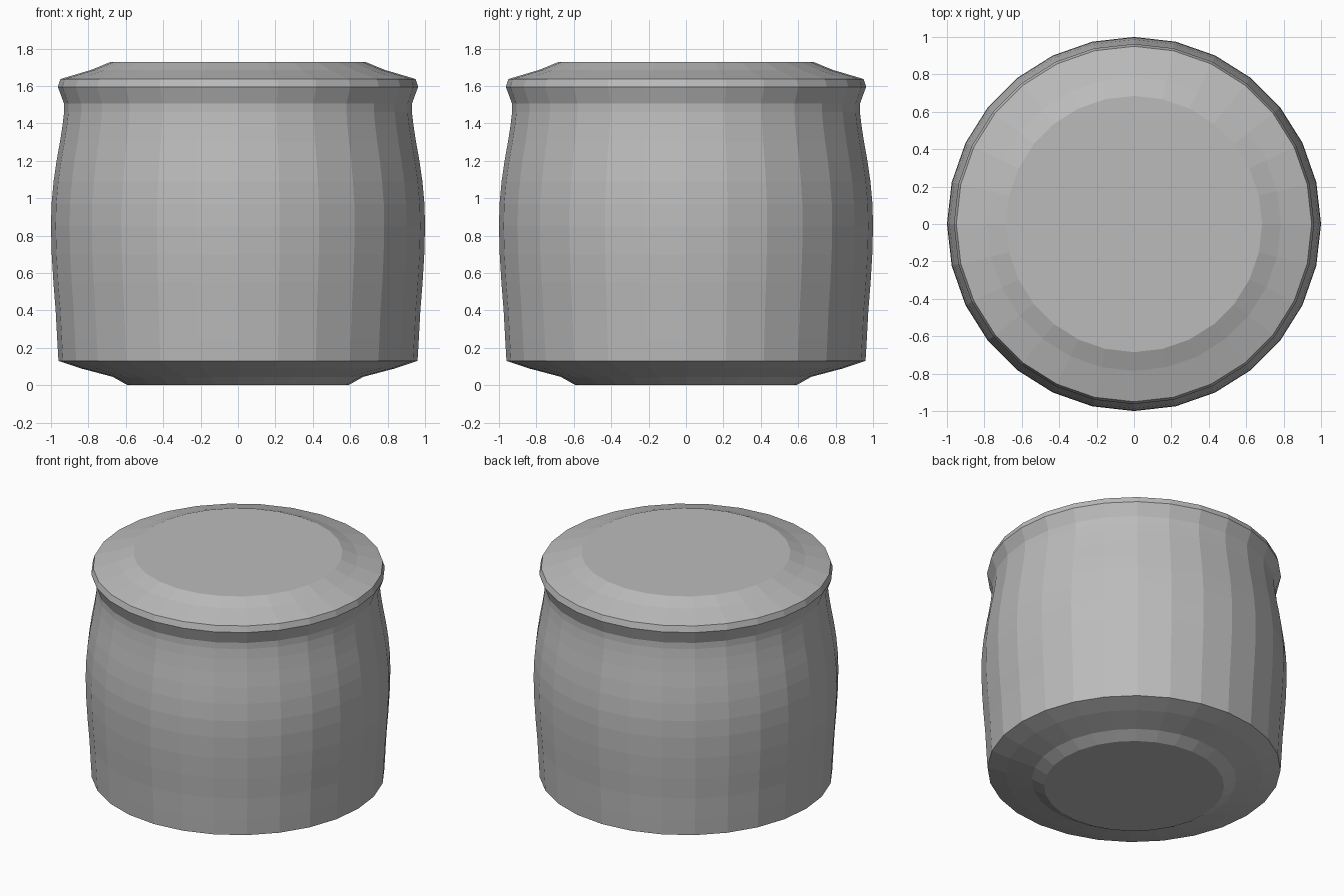
import bpy, bmesh, math

if "Cube" in bpy.data.objects:
    bpy.data.objects.remove(bpy.data.objects["Cube"])

SIDES = 28

# Plain grey clay colour
grey = bpy.data.materials.new("clay_grey")
grey.diffuse_color = (0.5, 0.5, 0.5, 1)
grey.use_nodes = True
grey.node_tree.nodes["Principled BSDF"].inputs["Base Color"].default_value = grey.diffuse_color

# Outline (radius, height): foot, bulging wall, neck, flared rim, domed lid
PROFILE = [
    (0.59, 0.0), (0.67, 0.045), (0.84, 0.09), (0.96, 0.13),
    (0.967, 0.25), (0.975, 0.4), (0.987, 0.55), (0.996, 0.7), (1.0, 0.85),
    (0.997, 0.97), (0.986, 1.09), (0.97, 1.2), (0.952, 1.3), (0.938, 1.39),
    (0.93, 1.46), (0.93, 1.505),
    (0.963, 1.595), (0.95, 1.637), (0.785, 1.686), (0.685, 1.727),
]


def lathe(name, profile, mat):
    """Spin a closed faceted solid around the z axis."""
    bm = bmesh.new()
    rings = [[bm.verts.new((r * math.cos(2 * math.pi * i / SIDES),
                            r * math.sin(2 * math.pi * i / SIDES), z))
              for i in range(SIDES)] for r, z in profile]
    for low, high in zip(rings, rings[1:]):
        for i in range(SIDES):
            j = (i + 1) % SIDES
            bm.faces.new((low[i], low[j], high[j], high[i]))
    bm.faces.new(rings[0][::-1])   # flat base
    bm.faces.new(rings[-1])        # flat top
    mesh = bpy.data.meshes.new(name)
    bm.to_mesh(mesh)
    bm.free()
    mesh.materials.append(mat)
    obj = bpy.data.objects.new(name, mesh)
    bpy.context.collection.objects.link(obj)
    return obj


lathe("lidded_jar", PROFILE, grey)
